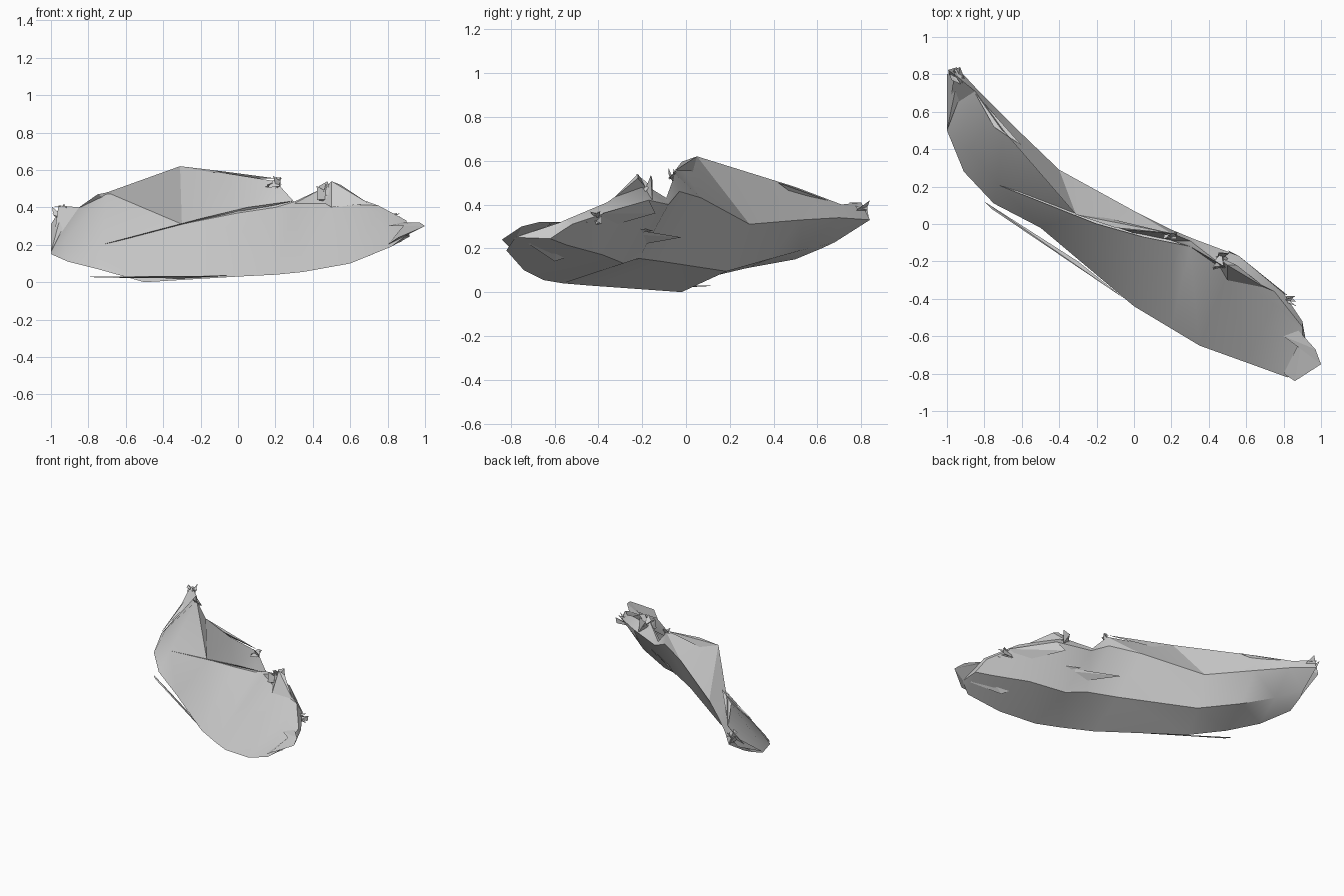
import bpy, bmesh, math, random
from mathutils import Vector

if "Cube" in bpy.data.objects:
    bpy.data.objects.remove(bpy.data.objects["Cube"])

random.seed(4)


def finish(name, bm):
    bmesh.ops.triangulate(bm, faces=bm.faces[:])
    bmesh.ops.recalc_face_normals(bm, faces=bm.faces[:])
    me = bpy.data.meshes.new(name)
    bm.to_mesh(me)
    bm.free()
    ob = bpy.data.objects.new(name, me)
    bpy.context.collection.objects.link(ob)
    return ob


def loft(name, rails):
    """Skin a closed tube through rails with matching stations."""
    bm = bmesh.new()
    rows = [[bm.verts.new(p) for p in r] for r in rails]
    n = len(rows)
    for a in range(n):
        r, q = rows[a], rows[(a + 1) % n]
        for i in range(len(r) - 1):
            bm.faces.new((r[i], r[i + 1], q[i + 1], q[i]))
    for end in (0, -1):
        bm.faces.new([r[end] for r in rows])
    return finish(name, bm)


def shard(name, *pts):
    """Sharp convex splinter spanning a few points."""
    bm = bmesh.new()
    vs = [bm.verts.new(p) for p in pts]
    bmesh.ops.convex_hull(bm, input=vs)
    bmesh.ops.delete(bm, geom=[v for v in bm.verts if not v.link_faces], context='VERTS')
    return finish(name, bm)


def crumbs(name, centre, size, count):
    """Crumpled cluster of tiny overlapping splinters around a point."""
    for k in range(count):
        shard(f"{name}_{k + 1}", *[Vector(centre) + Vector([random.uniform(-.5, .5) * s for s in size])
                                   for _ in range(4)])


# Main shard: bottom edge, front crease, torn top edge, back ridge
low = [(-1, .5, .15), (-.91, .28, .11), (-.75, .11, .07), (-.5, -.02, 0), (0, -.44, .03),
       (.2, -.56, .04), (.35, -.65, .055), (.6, -.74, .1), (.82, -.82, .19), (.9, -.78, .25)]
crease = [(-.99, .62, .2), (-.93, .46, .22), (-.73, .22, .2), (-.3, .05, .31), (0, -.05, .37),
          (.2, -.09, .4), (.3, -.12, .42), (.5, -.26, .42), (.75, -.43, .37), (.9, -.57, .32)]
top = [(-.96, .8, .41), (-.85, .71, .4), (-.7, .5, .48), (-.31, .05, .62), (-.05, -.03, .58),
       (.2, -.05, .54), (.3, -.09, .43), (.47, -.22, .51), (.75, -.36, .41), (.9, -.55, .33)]
back = [(-.95, .84, .33), (-.82, .7, .34), (-.65, .53, .33), (-.4, .29, .31), (0, .07, .43),
        (.2, -.03, .46), (.32, -.08, .4), (.56, -.17, .42), (.8, -.37, .36), (.9, -.52, .31)]
bulge = [.2, .6, .9, 1, 1.5, 1.6, 1.6, 1.5, 1, .6]
under = [(Vector(a) + Vector(b)) / 2 + Vector((.03, .05, -.06)) * k
         for a, b, k in zip(low, back, bulge)]
main = loft("main_shard", [low, crease, top, back, under])
bpy.context.view_layer.objects.active = main
main.select_set(True)
bpy.ops.object.shade_smooth_by_angle(angle=math.radians(25))

# Long folds lying over the front face and bottom edge
shard("front_fold", (-.73, .21, .2), (.3, -.12, .435), (-.2, .0, .34), (.05, -.07, .4))
shard("bottom_flake", (-.8, .12, .03), (-.76, .08, .025), (-.3, -.2, .02), (-.05, -.4, .035))
shard("crown_fold", (-.31, .05, .62), (-.3, .07, .55), (-.1, -.02, .595), (.2, -.05, .555))
shard("left_fold", (-.85, .7, .4), (-.75, .52, .47), (-.7, .5, .44), (-.6, .42, .5))

# Pointed tips at both ends
shard("right_tip", (.8, -.8, .2), (.86, -.84, .24), (1, -.75, .3), (.9, -.6, .32))
shard("right_tip_edge", (.88, -.57, .32), (1, -.75, .3), (.97, -.67, .32), (.8, -.6, .3))
shard("left_tip", (-1, .5, .16), (-1, .8, .31), (-.93, .84, .42), (-.9, .76, .36))

# Layered splinters on the right of the back
shard("peak_splinter", (.42, -.16, .45), (.5, -.22, .54), (.55, -.22, .52), (.7, -.34, .42), (.5, -.3, .4))
shard("back_splinter_1", (.5, -.14, .36), (.56, -.17, .42), (.82, -.38, .36), (.7, -.35, .3))
shard("back_splinter_2", (.35, -.15, .28), (.86, -.46, .32), (.75, -.38, .35), (.6, -.4, .24))
shard("back_splinter_3", (.1, -.02, .25), (.85, -.5, .28), (.4, -.2, .28), (.4, -.3, .2))
shard("under_splinter", (.9, -.57, .29), (.6, -.45, .19), (.7, -.6, .14), (.88, -.72, .22))

# Crumpled debris along the torn edge
crumbs("notch_crumb", (.19, -.06, .53), (.1, .05, .09), 5)
crumbs("peak_crumb", (.48, -.2, .48), (.13, .1, .12), 6)
crumbs("edge_crumb", (.8, -.43, .34), (.14, .1, .07), 4)
crumbs("left_crumb", (-.95, .79, .37), (.09, .1, .1), 4)
